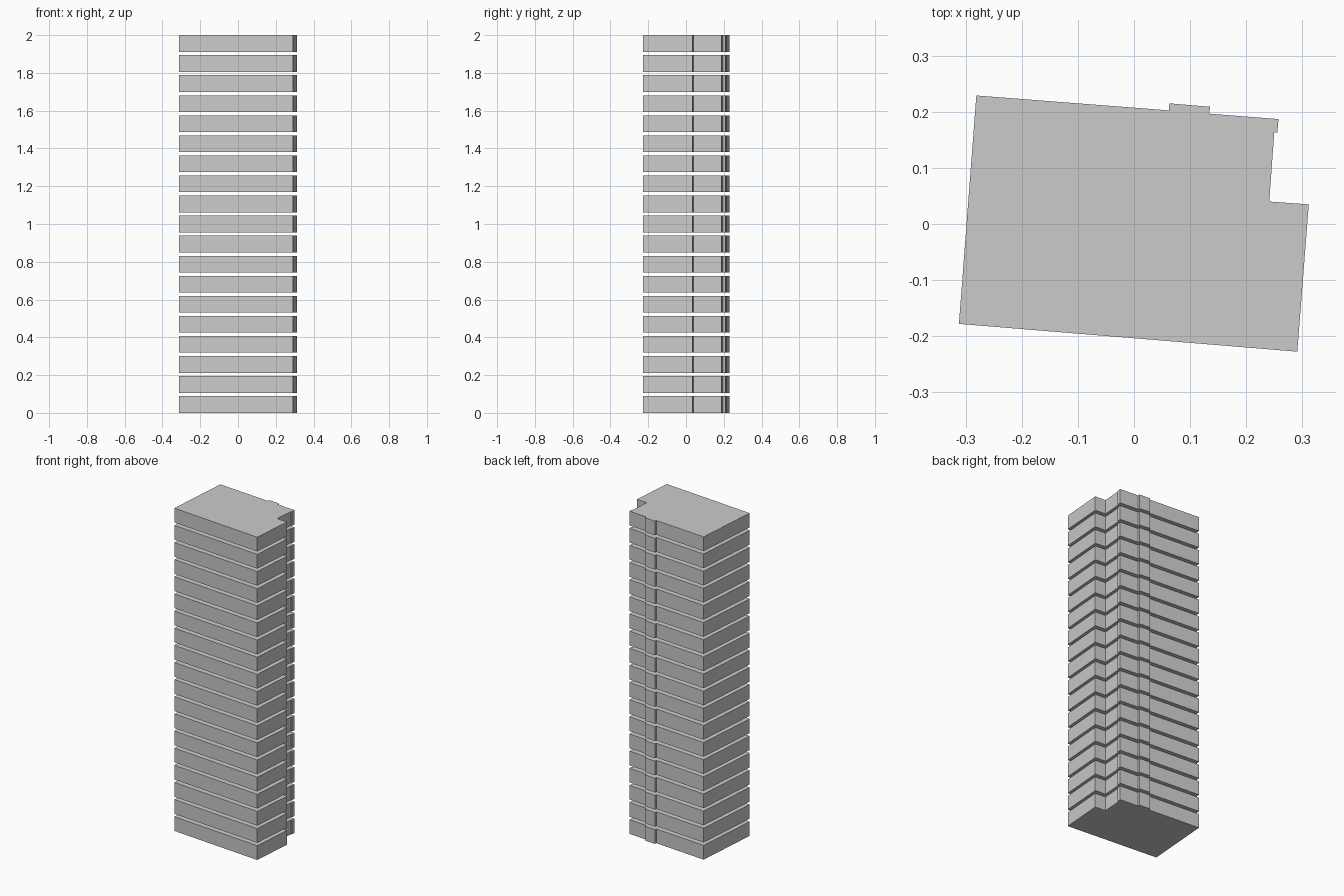
import bpy, bmesh

if "Cube" in bpy.data.objects:
    bpy.data.objects.remove(bpy.data.objects["Cube"])

FLOORS = 19
PITCH = 2.0 / (FLOORS - 1 + 5 / 6)   # floor spacing, with open gaps of 1/6 pitch
HEIGHT = PITCH * 5 / 6

# Floor outline, counter-clockwise from the front left corner
OUTLINE = [
    (-0.312, -0.178), (0.291, -0.2275), (0.3115, 0.035), (0.241, 0.040),
    (0.250, 0.1635), (0.2555, 0.163), (0.2575, 0.187), (0.1345, 0.1965),
    (0.1355, 0.209), (0.063, 0.215), (0.062, 0.2025), (-0.281, 0.229),
]

# One storey: the outline extruded upwards
bm = bmesh.new()
base = bm.faces.new([bm.verts.new((x, y, 0)) for x, y in OUTLINE])
extruded = bmesh.ops.extrude_face_region(bm, geom=[base])
top = [v for v in extruded["geom"] if isinstance(v, bmesh.types.BMVert)]
bmesh.ops.translate(bm, verts=top, vec=(0, 0, HEIGHT))
bmesh.ops.recalc_face_normals(bm, faces=bm.faces)
mesh = bpy.data.meshes.new("tower_floors")
bm.to_mesh(mesh)
bm.free()

tower = bpy.data.objects.new("tower_floors", mesh)
bpy.context.collection.objects.link(tower)

# Stack the storeys with open gaps between them
stack = tower.modifiers.new("storeys", 'ARRAY')
stack.count = FLOORS
stack.use_relative_offset = False
stack.use_constant_offset = True
stack.constant_offset_displace = (0, 0, PITCH)
